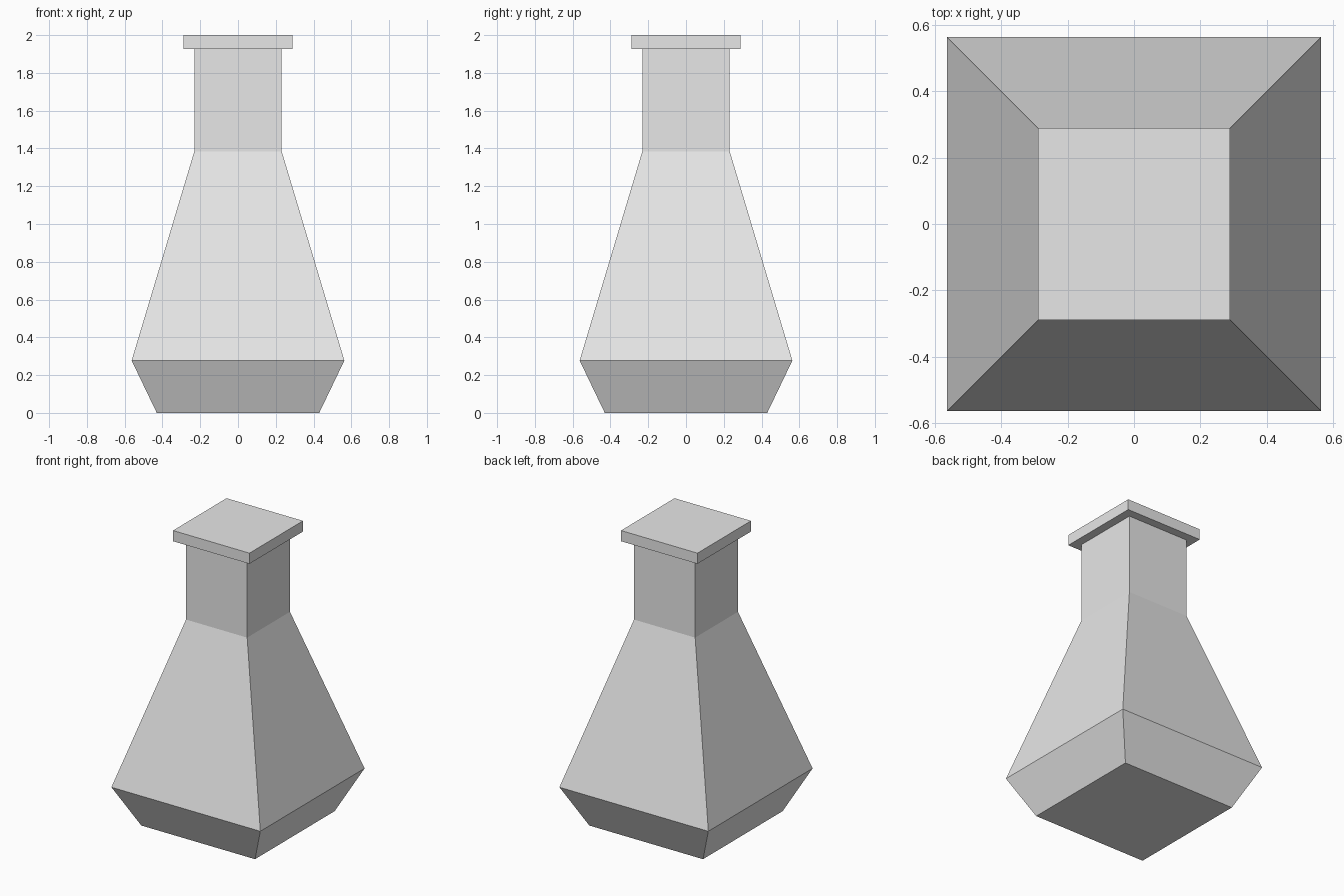
import bpy
import bmesh

cube = bpy.data.objects.get("Cube")
if cube:
    bpy.data.objects.remove(cube, do_unlink=True)

# One plain grey for the whole flask
grey = bpy.data.materials.new("plain grey")
grey.use_nodes = True
colour = (0.8, 0.8, 0.8, 1.0)
grey.diffuse_color = colour
grey.node_tree.nodes["Principled BSDF"].inputs["Base Color"].default_value = colour


def square_loft(name, profile):
    """Stack square rings of (half width, height) into a closed solid."""
    bm = bmesh.new()
    corners = [(-1, -1), (1, -1), (1, 1), (-1, 1)]
    rings = [[bm.verts.new((sx * w, sy * w, z)) for sx, sy in corners]
             for w, z in profile]
    for low, high in zip(rings, rings[1:]):
        for i in range(4):
            j = (i + 1) % 4
            bm.faces.new((low[i], low[j], high[j], high[i]))
    bm.faces.new(rings[0][::-1])
    bm.faces.new(rings[-1])
    mesh = bpy.data.meshes.new(name)
    bm.to_mesh(mesh)
    bm.free()
    mesh.materials.append(grey)
    obj = bpy.data.objects.new(name, mesh)
    bpy.context.collection.objects.link(obj)
    return obj


# Tapered foot, sloping shoulders, straight neck and overhanging square lip
square_loft("square_flask", [
    (0.43, 0.0), (0.563, 0.277), (0.231, 1.385),
    (0.231, 1.927), (0.289, 1.927), (0.289, 2.0),
])
